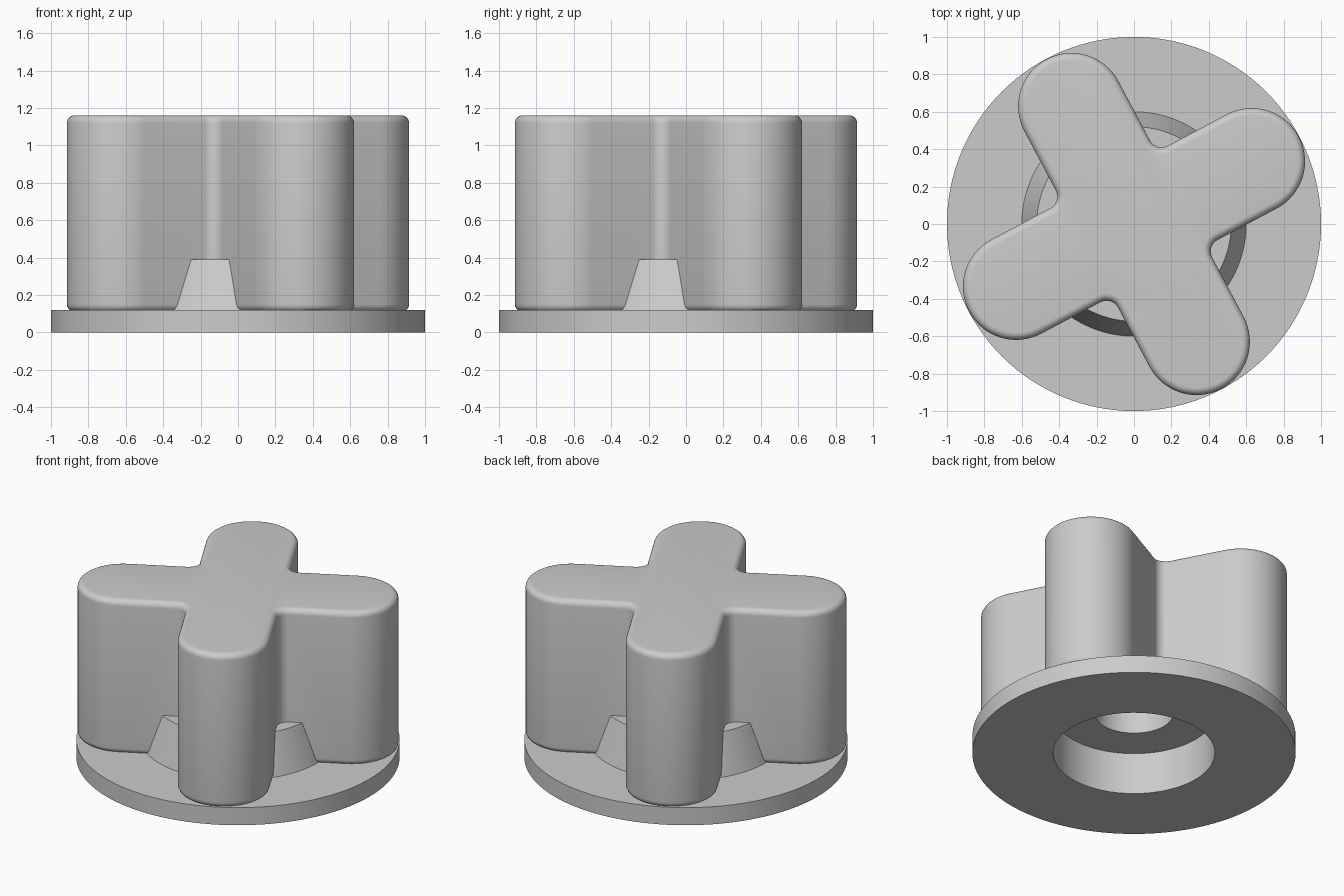
import bpy, bmesh, math

if "Cube" in bpy.data.objects:
    bpy.data.objects.remove(bpy.data.objects["Cube"])

GREY = bpy.data.materials.new("grey plastic")
GREY.diffuse_color = (0.6, 0.6, 0.6, 1)
GREY.use_nodes = True
GREY.node_tree.nodes["Principled BSDF"].inputs["Base Color"].default_value = GREY.diffuse_color

ARM_R, ARM_C, FILLET = 0.285, 0.713, 0.07   # arm half width, tip centre, inner corner radius
TURN = math.radians(28)
EDGE = 0.04                                 # rounding of the grip edges


def finish(name, bm):
    bmesh.ops.recalc_face_normals(bm, faces=bm.faces)
    mesh = bpy.data.meshes.new(name)
    bm.to_mesh(mesh)
    bm.free()
    mesh.materials.append(GREY)
    obj = bpy.data.objects.new(name, mesh)
    bpy.context.collection.objects.link(obj)
    return obj


def smooth(obj):
    bpy.ops.object.select_all(action='DESELECT')
    obj.select_set(True)
    bpy.context.view_layer.objects.active = obj
    bpy.ops.object.shade_smooth_by_angle(angle=math.radians(30))


def bridge(bm, a, b):
    for i in range(len(a)):
        j = (i + 1) % len(a)
        bm.faces.new((a[i], a[j], b[j], b[i]))


def lathe(name, profile, n=128):
    """Closed (radius, z) profile turned around z."""
    bm = bmesh.new()
    rings = [[bm.verts.new((r * math.cos(2 * math.pi * i / n),
                            r * math.sin(2 * math.pi * i / n), z))
              for i in range(n)] for r, z in profile]
    for k, ring in enumerate(rings):
        bridge(bm, ring, rings[(k + 1) % len(rings)])
    return finish(name, bm)


def cutter(name, r, z0, z1):
    bm = bmesh.new()
    bmesh.ops.create_cone(bm, cap_ends=True, segments=128, radius1=r, radius2=r, depth=z1 - z0)
    bmesh.ops.translate(bm, verts=bm.verts, vec=(0, 0, (z0 + z1) / 2))
    obj = finish(name, bm)
    obj.hide_render = True
    obj.hide_set(True)
    return obj


def cross_outline(inset):
    """Four round-ended arms with filleted inner corners, shrunk by inset."""
    pts = []
    for k in range(4):
        rot = TURN + k * math.pi / 2
        local = []
        for i in range(33):                 # round arm end
            a = math.pi * (i / 32 - 0.5)
            r = ARM_R - inset
            local.append((ARM_C + r * math.cos(a), r * math.sin(a)))
        c = ARM_R + FILLET
        for i in range(13):                 # inner corner
            a = -math.pi / 2 - math.pi / 2 * i / 12
            r = FILLET + inset
            local.append((c + r * math.cos(a), c + r * math.sin(a)))
        pts += [(x * math.cos(rot) - y * math.sin(rot),
                 x * math.sin(rot) + y * math.cos(rot)) for x, y in local]
    return pts


# Base flange with tapered hub, recessed underneath
flange = lathe("base_flange", [(0.5, 0), (1, 0), (1, 0.12), (0.6, 0.12), (0.52, 0.39),
                               (0.245, 0.39), (0.245, 0.285), (0.5, 0.285)])

# Cross-shaped grip with rounded rims
bm = bmesh.new()
Z0, Z1 = 0.11, 1.16
levels = []
for i in range(7):
    a = math.pi / 2 * i / 6
    levels.append((EDGE * (1 - math.sin(a)), Z0 + EDGE * (1 - math.cos(a))))
levels += [(o, Z0 + Z1 - z) for o, z in reversed(levels)]
rings = [[bm.verts.new((x, y, z)) for x, y in cross_outline(o)] for o, z in levels]
for a, b in zip(rings, rings[1:]):
    bridge(bm, a, b)
bm.faces.new(rings[0])
bm.faces.new(rings[-1])
grip = finish("cross_grip", bm)

# Recess and shaft bore through the underside of the grip
for tool in (cutter("recess_cutter", 0.51, -0.1, 0.3), cutter("bore_cutter", 0.247, -0.1, 0.8)):
    mod = grip.modifiers.new(tool.name, 'BOOLEAN')
    mod.operation = 'DIFFERENCE'
    mod.solver = 'EXACT'
    mod.object = tool
    bpy.context.view_layer.objects.active = grip
    bpy.ops.object.modifier_apply(modifier=mod.name)
    bpy.data.objects.remove(tool)

for part in (flange, grip):
    smooth(part)
